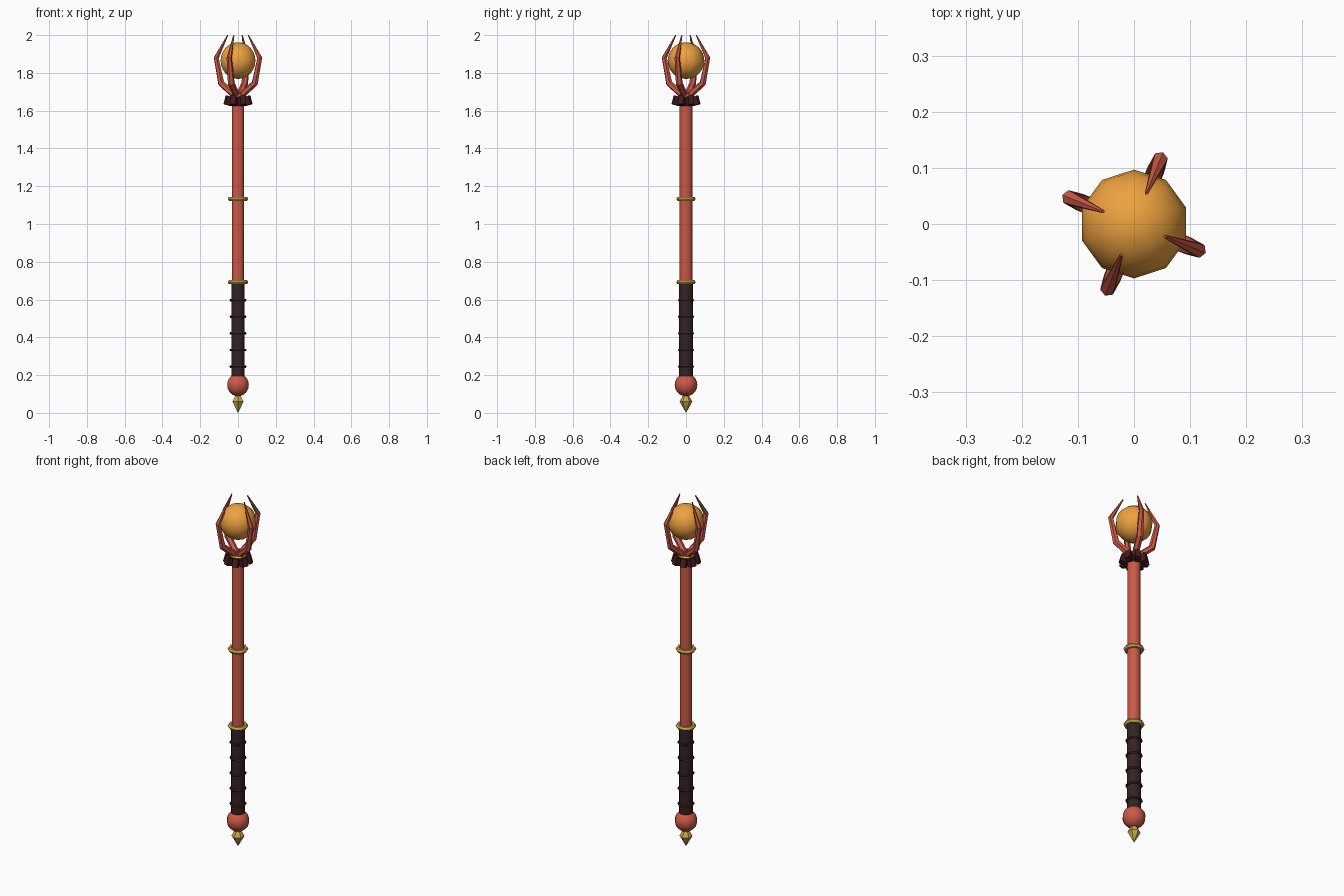
import bpy, bmesh
from math import sin, cos, pi, radians
from mathutils import Vector, Matrix

if "Cube" in bpy.data.objects:
    bpy.data.objects.remove(bpy.data.objects["Cube"])


def material(name, rgb):
    m = bpy.data.materials.new(name)
    m.diffuse_color = (*rgb, 1)
    m.use_nodes = True
    m.node_tree.nodes["Principled BSDF"].inputs["Base Color"].default_value = m.diffuse_color
    return m


RED = material("red_lacquer", (0.60, 0.10, 0.06))
GOLD = material("gold", (0.60, 0.40, 0.08))
AMBER = material("amber", (0.85, 0.36, 0.05))
DARK = material("dark_leather", (0.03, 0.018, 0.016))
MAROON = material("dark_maroon", (0.06, 0.012, 0.012))


def finish(name, bm, mat, smooth=True):
    bmesh.ops.recalc_face_normals(bm, faces=bm.faces[:])
    me = bpy.data.meshes.new(name)
    bm.to_mesh(me)
    bm.free()
    ob = bpy.data.objects.new(name, me)
    bpy.context.collection.objects.link(ob)
    me.materials.append(mat)
    if smooth:
        bpy.ops.object.select_all(action='DESELECT')
        ob.select_set(True)
        bpy.context.view_layer.objects.active = ob
        bpy.ops.object.shade_smooth_by_angle(angle=radians(40))
    return ob


def rod(name, r, z0, z1, mat, r2=None, n=10):
    bm = bmesh.new()
    bmesh.ops.create_cone(bm, cap_ends=True, segments=n, radius1=r, radius2=r if r2 is None else r2,
                          depth=z1 - z0, matrix=Matrix.Translation((0, 0, (z0 + z1) / 2)))
    return finish(name, bm, mat)


def ball(name, r, z, mat):
    bm = bmesh.new()
    bmesh.ops.create_uvsphere(bm, u_segments=10, v_segments=12, radius=r,
                              matrix=Matrix.Translation((0, 0, z)))
    return finish(name, bm, mat)


def skin(bm, rings, closed=False):
    """Bridge consecutive vertex rings; cap the ends of an open run."""
    n = len(rings[0])
    pairs = list(zip(rings, rings[1:])) + ([(rings[-1], rings[0])] if closed else [])
    for a, b in pairs:
        for i in range(n):
            j = (i + 1) % n
            bm.faces.new((a[i], a[j], b[j], b[i]))
    if not closed:
        bm.faces.new(rings[0])
        bm.faces.new(rings[-1])


def ring(name, major, minor, z, mat, n=10, m=6):
    bm = bmesh.new()
    rings = []
    for i in range(n):
        a = 2 * pi * i / n
        rings.append([bm.verts.new(((major + minor * cos(b)) * cos(a),
                                    (major + minor * cos(b)) * sin(a), z + minor * sin(b)))
                      for b in (2 * pi * k / m for k in range(m))])
    skin(bm, rings, closed=True)
    return finish(name, bm, mat)


def claw(name, angle):
    # (distance from axis, height, thickness)
    path = [(0.012, 1.675, 0.018), (0.096, 1.745, 0.018), (0.124, 1.88, 0.014), (0.059, 1.999, 0.003)]
    pts = [Vector((p[0], 0, p[1])) for p in path]
    bm = bmesh.new()
    rings = []
    for i, p in enumerate(pts):
        t = (pts[min(i + 1, 3)] - pts[max(i - 1, 0)]).normalized()
        side = Vector((0, 1, 0))
        out = side.cross(t)
        r = path[i][2]
        rings.append([bm.verts.new(p + r * (cos(b) * out + sin(b) * side))
                      for b in (2 * pi * k / 6 for k in range(6))])
    skin(bm, rings)
    bmesh.ops.rotate(bm, verts=bm.verts[:], matrix=Matrix.Rotation(angle, 3, 'Z'))
    return finish(name, bm, RED, smooth=False)


# Bottom finial and pommel
rod("finial_lower", 0.0, 0.0, 0.06, GOLD, r2=0.034, n=6)
rod("finial_upper", 0.034, 0.06, 0.105, GOLD, r2=0.008, n=6)
ball("pommel", 0.06, 0.148, RED)

# Wrapped grip and its bands
rod("grip", 0.037, 0.18, 0.69, DARK)
for i in range(5):
    ring(f"grip_band_{i + 1}", 0.038, 0.007, 0.245 + 0.088 * i, MAROON)

# Shaft and gold rings
rod("shaft", 0.034, 0.68, 1.69, RED)
for i, z in enumerate((0.692, 1.133)):
    ring(f"gold_ring_{i + 1}", 0.042, 0.012, z, GOLD)
ring("gold_ring_top", 0.036, 0.01, 1.672, GOLD)

# Collar of flared blocks under the claws
for i in range(8):
    a = 2 * pi * i / 8 + radians(22.5)
    bm = bmesh.new()
    bmesh.ops.create_cube(bm, size=1, matrix=Matrix.Rotation(a, 4, 'Z')
                          @ Matrix.Translation((0.053, 0, 1.652))
                          @ Matrix.Rotation(radians(-15), 4, 'Y')
                          @ Matrix.Diagonal((0.038, 0.03, 0.046, 1)))
    finish(f"collar_block_{i + 1}", bm, MAROON, smooth=False)

# Claws holding the orb
for i in range(4):
    claw(f"claw_{i + 1}", radians(-22 + 90 * i))
ball("orb", 0.097, 1.865, AMBER)
